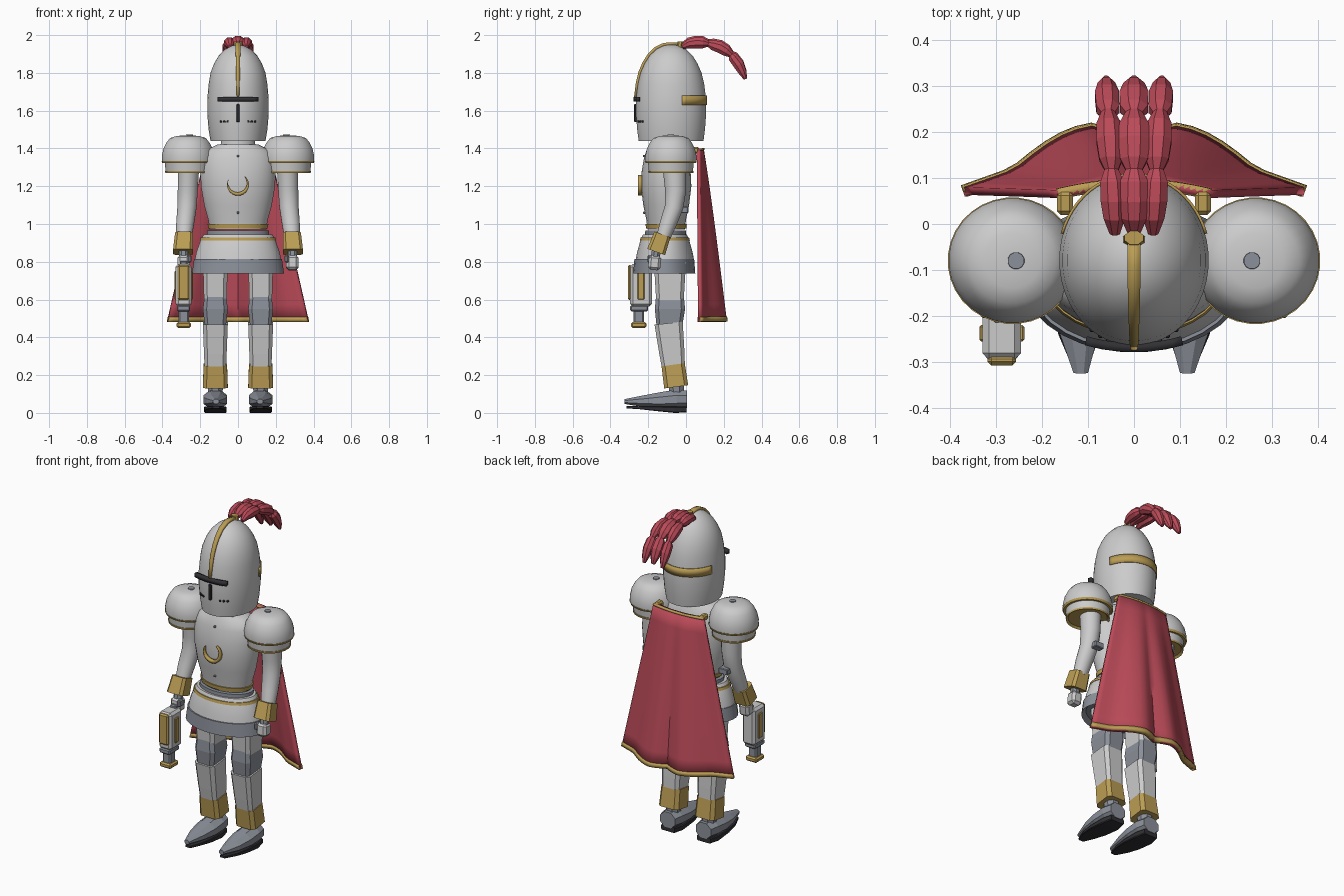
import bpy, bmesh, math
from mathutils import Vector, Matrix

if "Cube" in bpy.data.objects:
    bpy.data.objects.remove(bpy.data.objects["Cube"])


def material(name, rgb):
    m = bpy.data.materials.new(name)
    m.diffuse_color = (*rgb, 1)
    m.use_nodes = True
    m.node_tree.nodes["Principled BSDF"].inputs["Base Color"].default_value = m.diffuse_color
    return m


GOLD = material("gold", (0.50, 0.34, 0.09))
RED = material("red_cloth", (0.50, 0.07, 0.10))
BLACK = material("black", (0.03, 0.03, 0.035))
DARK = material("dark_steel", (0.26, 0.28, 0.32))


def finish(bm, name, mat=None, smooth=None):
    bmesh.ops.recalc_face_normals(bm, faces=bm.faces)
    me = bpy.data.meshes.new(name)
    bm.to_mesh(me)
    bm.free()
    ob = bpy.data.objects.new(name, me)
    bpy.context.collection.objects.link(ob)
    if mat:
        me.materials.append(mat)
    if smooth:
        bpy.ops.object.select_all(action='DESELECT')
        bpy.context.view_layer.objects.active = ob
        ob.select_set(True)
        bpy.ops.object.shade_smooth_by_angle(angle=math.radians(smooth))
    return ob


def outline(n, rx, ry):
    """n = 0 gives a box with cut corners, otherwise an n-sided oval."""
    if n == 0:
        c = min(rx, ry) * 0.3
        return [(rx, -ry + c), (rx, ry - c), (rx - c, ry), (c - rx, ry),
                (-rx, ry - c), (-rx, c - ry), (c - rx, -ry), (rx - c, -ry)]
    return [(rx * math.cos(2 * math.pi * (i + .5) / n),
             ry * math.sin(2 * math.pi * (i + .5) / n)) for i in range(n)]


def loft(name, rings, n=24, mat=None, smooth=None, follow=False):
    """Skin rings (x, y, z, rx, ry); follow tilts them along the path."""
    bm = bmesh.new()
    loops = []
    for i, (x, y, z, rx, ry) in enumerate(rings):
        tilt = 0
        if follow:
            a, b = rings[max(i - 1, 0)], rings[min(i + 1, len(rings) - 1)]
            tilt = math.atan2(-(b[1] - a[1]), b[2] - a[2])
        rot = Matrix.Rotation(tilt, 3, 'X')
        loops.append([bm.verts.new(Vector((x, y, z)) + rot @ Vector((p, q, 0)))
                      for p, q in outline(n, rx, ry)])
    k = len(loops[0])
    for a, b in zip(loops, loops[1:]):
        for i in range(k):
            bm.faces.new((a[i], a[(i + 1) % k], b[(i + 1) % k], b[i]))
    bm.faces.new(loops[0])
    bm.faces.new(loops[-1])
    return finish(bm, name, mat, smooth)


def round_part(name, cx, cy, profile, mat=None, n=32):
    """Upright oval part from (z, rx, ry) or (z, rx, ry, y shift) rows."""
    return loft(name, [(cx, cy + (p[3] if len(p) > 3 else 0), p[0], p[1], p[2])
                       for p in profile], n, mat, 35)


def box(name, c, size, mat=None, bevel=0.004, rx=0):
    bm = bmesh.new()
    m = Matrix.Translation(c) @ Matrix.Rotation(rx, 4, 'X') @ Matrix.Diagonal((*size, 1))
    bmesh.ops.create_cube(bm, size=1, matrix=m)
    bmesh.ops.bevel(bm, geom=bm.edges[:], offset=bevel, segments=1, affect='EDGES')
    return finish(bm, name, mat)


def strip(name, rows, mat, thickness, smooth=40):
    """Sheet from rows of points, given a thickness."""
    bm = bmesh.new()
    vs = [[bm.verts.new(p) for p in r] for r in rows]
    for a, b in zip(vs, vs[1:]):
        for i in range(len(a) - 1):
            bm.faces.new((a[i], a[i + 1], b[i + 1], b[i]))
    ob = finish(bm, name, mat, smooth)
    mod = ob.modifiers.new("thickness", 'SOLIDIFY')
    mod.thickness = thickness
    mod.offset = 0
    return ob


# Helmet with visor slits and breathing holes
HELM = [(1.44, .146, .172), (1.50, .156, .180), (1.58, .163, .186), (1.66, .163, .186),
        (1.74, .156, .176), (1.80, .146, .162), (1.85, .127, .140), (1.89, .103, .115),
        (1.925, .068, .080), (1.945, .03, .04), (1.95, .006, .008)]
round_part("helmet", 0, -.079, HELM, n=40)
rows = []
for z in (1.648, 1.673):
    rows.append([(x, -.082 - .187 * math.sqrt(1 - (x / .2) ** 2 * .55), z)
                 for x in [-.105 + .021 * i for i in range(11)]])
strip("visor_slit", rows, BLACK, .02)
box("visor_slot", (0, -.266, 1.587), (.018, .018, .095), BLACK)
for s in (-1, 1):
    for x in (.055, .073, .091):
        box("breath_hole", (s * x, -.079 - .183 * math.sqrt(1 - (x / .16) ** 2), 1.542),
            (.011, .012, .011), BLACK, .002)

# Gold crest ridge over the helmet and gold band around its back
rows = [[(s * w, -.079 - ry - .003, z + .004) for s in (-1, 1)]
        for (z, _, ry), w in zip(HELM[3:], (.006, .009, .01, .011, .012, .013, .014, .014))]
rows.append([(s * .014, -.03, 1.952) for s in (-1, 1)])
strip("crest_ridge", rows, GOLD, .016)
rows = [[(.165 * math.cos(math.radians(a)), -.079 + .187 * math.sin(math.radians(a)), z)
         for a in range(18, 163, 6)] for z in (1.63, 1.68)]
strip("helmet_back_band", rows, GOLD, .006)
loft("plume_socket", [(0, -.035, 1.93, .026, .02), (0, -.03, 1.965, .022, .016)], 8, GOLD)

# Plume: three columns of faceted lobes
PLUME = [(-.02, 1.945, .4), (.015, 1.962, .85), (.05, 1.967, 1), (.09, 1.966, .95),
         (.118, 1.962, .55), (.14, 1.956, .9), (.18, 1.944, 1.05), (.215, 1.923, .95),
         (.24, 1.903, .55), (.25, 1.89, .9), (.28, 1.85, .95), (.30, 1.81, .7), (.315, 1.775, .3)]
for s in (-1, 0, 1):
    loft("plume_feathers", [(s * (.042 + .06 * max(y, 0)), y, z - .008 * abs(s),
                             r * (.036 - .006 * abs(s)), r * .032) for y, z, r in PLUME],
         8, RED, follow=True)

# Neck, breastplate, waist and skirt armour
round_part("neck", 0, -.09, [(1.38, .10, .09), (1.46, .085, .085)])
round_part("breastplate", 0, -.105,
           [(.97, .150, .100), (1.02, .158, .105), (1.10, .180, .122), (1.20, .197, .134),
            (1.28, .200, .130), (1.35, .193, .118), (1.39, .17, .105), (1.42, .11, .09)])
round_part("waist", 0, -.108, [(.92, .165, .11), (.965, .165, .108)], DARK)
round_part("belt_trim", 0, -.105, [(.977, .157, .107), (1.0, .162, .110)], GOLD)
round_part("skirt_armour", 0, -.112,
           [(.80, .232, .157), (.85, .222, .148), (.92, .197, .128), (.945, .182, .116)])
round_part("skirt_trim", 0, -.112, [(.912, .203, .133), (.928, .198, .129)], GOLD)
round_part("skirt_hem", 0, -.115, [(.76, .22, .14), (.738, .245, .165), (.815, .234, .159)], DARK)

# Crescent emblem and rivets on the chest
rows = []
for r in (0, 1):
    rows.append([((.058 - r * .018 * math.sin(math.pi * i / 18)) * math.cos(math.radians(150 + 15 * i)),
                  -.243, 1.208 + (.058 - r * .018 * math.sin(math.pi * i / 18))
                  * math.sin(math.radians(150 + 15 * i))) for i in range(19)])
strip("crescent_emblem", rows, GOLD, .022)
for z, y in ((1.36, -.222), (1.06, -.221)):
    box("chest_rivet", (0, y, z), (.012, .012, .012), DARK, .003)

# Cape: flaring, folded sheet with gold hem
def cape_point(u, v):
    a = abs(u)
    top = .085 - .02 * a * a
    low = .172 + .04 * math.sin(min(a / .7, 1) * math.pi) - .10 * max(a - .25, 0) / .75
    return (u * (.165 + .208 * v), top + (low - top) * v ** .9, 1.40 - .918 * v)


US = [-1 + i / 12 for i in range(25)]
strip("cape", [[cape_point(u, i / 10) for u in US] for i in range(11)], RED, .018)
strip("cape_hem", [[cape_point(u, v) for u in US] for v in (.972, 1.0)], GOLD, .026)
strip("cape_collar_trim", [[cape_point(u, v) for u in US] for v in (0, .012)], GOLD, .024)

for s, side in ((-1, "right"), (1, "left")):
    # Cape clasp and shoulder guard
    box(side + "_cape_clasp", (s * .15, .045, 1.39), (.035, .05, .035), GOLD, .008)
    cx, cy = s * .265, -.08
    round_part(side + "_shoulder_dome", cx, cy,
               [(1.33, .138, .135), (1.36, .139, .136), (1.40, .130, .127), (1.43, .115, .112),
                (1.455, .095, .093), (1.466, .06, .06), (1.469, .02, .02)])
    round_part(side + "_shoulder_trim", cx, cy, [(1.322, .136, .133), (1.334, .141, .138)], GOLD)
    round_part(side + "_shoulder_skirt", cx, cy, [(1.30, .105, .105), (1.275, .118, .117), (1.33, .124, .122)])
    round_part(side + "_shoulder_hem", cx, cy, [(1.28, .108, .108), (1.269, .120, .119), (1.28, .122, .121)], GOLD)
    round_part(side + "_shoulder_rivet", s * .257, cy, [(1.46, .02, .02), (1.473, .018, .018)], DARK, 12)
    # Arm, elbow plate, cuff and hand
    loft(side + "_arm", [(s * .262, -.062, 1.31, .058, .064), (s * .266, -.055, 1.18, .054, .057),
                         (s * .27, -.063, 1.09, .052, .05), (s * .28, -.095, 1.0, .048, .045),
                         (s * .286, -.12, .93, .042, .038)], 16, None, 40, True)
    box(side + "_elbow_plate", (s * .255, -.008, 1.075), (.06, .04, .035), DARK)
    loft(side + "_cuff", [(s * .286, -.125, .945, .047, .045), (s * .291, -.158, .852, .053, .05)],
         0, GOLD, follow=True)
    loft(side + "_wrist", [(s * .289, -.155, .87, .026, .026), (s * .289, -.165, .81, .026, .026)], 8, DARK)
    box(side + "_hand", (s * .288, -.166, .795), (.066, .066, .078), None, .014, -.1)
    box(side + "_thumb", (s * .258, -.185, .815), (.022, .04, .04), DARK, .006)
    # Leg, knee, shin and ankle cuff
    x = s * .12
    loft(side + "_thigh", [(x, -.085, .58, .060, .072), (x, -.085, .80, .066, .085)], 0)
    loft(side + "_knee", [(x, -.088, .46, .056, .068), (x, -.085, .55, .066, .080),
                          (x, -.085, .615, .058, .074)], 0, DARK)
    loft(side + "_shin", [(x, -.062, .20, .055, .058), (x, -.075, .32, .060, .067),
                          (x, -.092, .475, .066, .075)], 0, follow=True)
    loft(side + "_ankle_cuff", [(x, -.052, .138, .066, .064), (x, -.068, .255, .062, .062)],
         0, GOLD, follow=True)
    loft(side + "_ankle", [(x, -.05, .08, .04, .04), (x, -.052, .16, .045, .045)], 8, DARK)
    # Pointed foot and sole
    tip = s * .116
    loft(side + "_foot", [(x, .005, .072, .055, .05), (x, -.05, .072, .068, .055),
                          (x, -.13, .066, .068, .048), (x, -.22, .062, .052, .034),
                          (tip, -.325, .06, .017, .014)], 8, DARK, follow=True)
    loft(side + "_sole", [(x, .002, .018, .045, .016), (x, -.06, .017, .06, .017), (x, -.16, .022, .058, .012),
                          (x, -.24, .027, .045, .008), (tip, -.315, .03, .017, .006)], 0, BLACK, follow=True)

# Hand-held device in the right hand: body, gold plates, stem and tip
gx = -.288
box("device_body", (gx, -.238, .675), (.084, .115, .225), None, .014)
box("device_front_plate", (gx, -.297, .69), (.062, .022, .185), GOLD, .008)
for s in (-1, 1):
    box("device_side_panel", (gx + s * .041, -.238, .675), (.016, .035, .15), GOLD, .004)
box("device_collar", (gx, -.248, .553), (.07, .095, .03), DARK, .006)
box("device_stem", (gx, -.25, .51), (.055, .055, .09), DARK, .008)
box("device_tip", (gx, -.25, .465), (.076, .082, .03), GOLD, .008)
box("device_handle", (gx, -.19, .785), (.04, .05, .04), DARK, .006)
